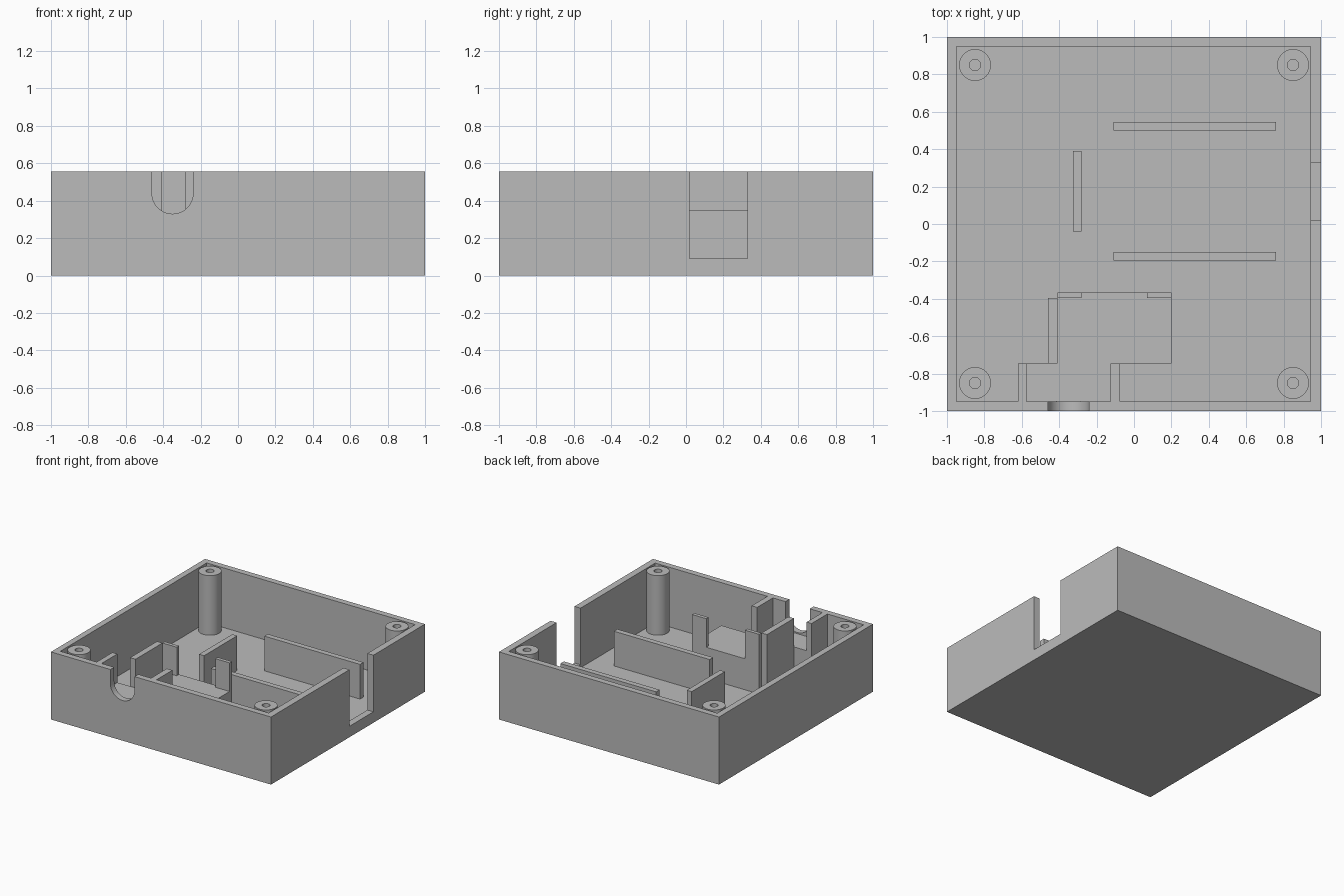
import bpy
from math import radians

cube = bpy.data.objects.get("Cube")
if cube:
    bpy.data.objects.remove(cube, do_unlink=True)

TOP, FLOOR, DECK = 0.555, 0.065, 0.32

grey = bpy.data.materials.new("plain_grey")
grey.use_nodes = True
grey.diffuse_color = (0.5, 0.5, 0.5, 1)
grey.node_tree.nodes["Principled BSDF"].inputs["Base Color"].default_value = (0.5, 0.5, 0.5, 1)


def finish(obj, name):
    obj.name = name
    obj.data.materials.append(grey)
    return obj


def box(name, x, y, z):
    """Box from (low, high) ranges on each axis."""
    bpy.ops.mesh.primitive_cube_add(size=1)
    obj = bpy.context.object
    for v in obj.data.vertices:
        v.co = [r[0] if c < 0 else r[1] for c, r in zip(v.co, (x, y, z))]
    return finish(obj, name)


def cylinder(name, radius, depth, centre, rotation=(0, 0, 0)):
    bpy.ops.mesh.primitive_cylinder_add(vertices=48, radius=radius, depth=depth,
                                        location=centre, rotation=rotation)
    return finish(bpy.context.object, name)


def cut(target, *cutters):
    """Subtract the cutters, then discard them."""
    bpy.ops.object.select_all(action="DESELECT")
    bpy.context.view_layer.objects.active = target
    target.select_set(True)
    for cutter in cutters:
        mod = target.modifiers.new("cut", "BOOLEAN")
        mod.operation, mod.solver, mod.object = "DIFFERENCE", "EXACT", cutter
        bpy.ops.object.modifier_apply(modifier=mod.name)
        bpy.data.objects.remove(cutter, do_unlink=True)
    bpy.ops.object.shade_smooth_by_angle(angle=radians(30))


# Open tray with a round-bottomed cable slot in front and a square side opening
tray = box("tray", (-1, 1), (-1, 1), (0, TOP))
cut(tray,
    box("cavity", (-0.95, 0.945), (-0.95, 0.95), (FLOOR, 1)),
    box("side_opening", (0.9, 1.1), (0.02, 0.33), (0.09, 1)),
    cylinder("slot_round", 0.11, 0.1, (-0.35, -0.98, 0.44), (radians(90), 0, 0)),
    box("slot_straight", (-0.46, -0.24), (-1.03, -0.93), (0.44, 1)))

# Hollow screw posts in the corners
for side, x in (("left", 0.85), ("right", -0.85)):
    for end, y in (("front", -0.85), ("back", 0.85)):
        post = cylinder(f"screw_post_{end}_{side}", 0.085, TOP - FLOOR,
                        (x, y, (TOP + FLOOR) / 2))
        cut(post, cylinder("screw_hole", 0.03, 1, (x, y, 0.58)))

# Low ribs around the board area
LOW = (FLOOR, 0.35)
box("back_rib", (-0.11, 0.76), (0.5, 0.545), LOW)
box("front_rib", (-0.11, 0.76), (-0.195, -0.15), LOW)
box("cross_rib", (-0.325, -0.28), (-0.04, 0.39), LOW)

# Raised connector deck with its retaining walls and stops
TALL, ABOVE = (FLOOR, TOP), (DECK, TOP)
box("connector_deck", (-0.41, 0.2), (-0.745, -0.365), (FLOOR, DECK))
box("plug_deck", (-0.575, -0.125), (-0.95, -0.745), (FLOOR, DECK))
box("plug_wall_right", (-0.62, -0.575), (-0.95, -0.745), TALL)
box("plug_wall_left", (-0.125, -0.075), (-0.95, -0.745), TALL)
box("connector_side_wall", (-0.46, -0.41), (-0.745, -0.395), TALL)
box("connector_stop_right", (-0.41, -0.28), (-0.395, -0.365), ABOVE)
box("connector_stop_left", (0.07, 0.2), (-0.395, -0.365), ABOVE)
